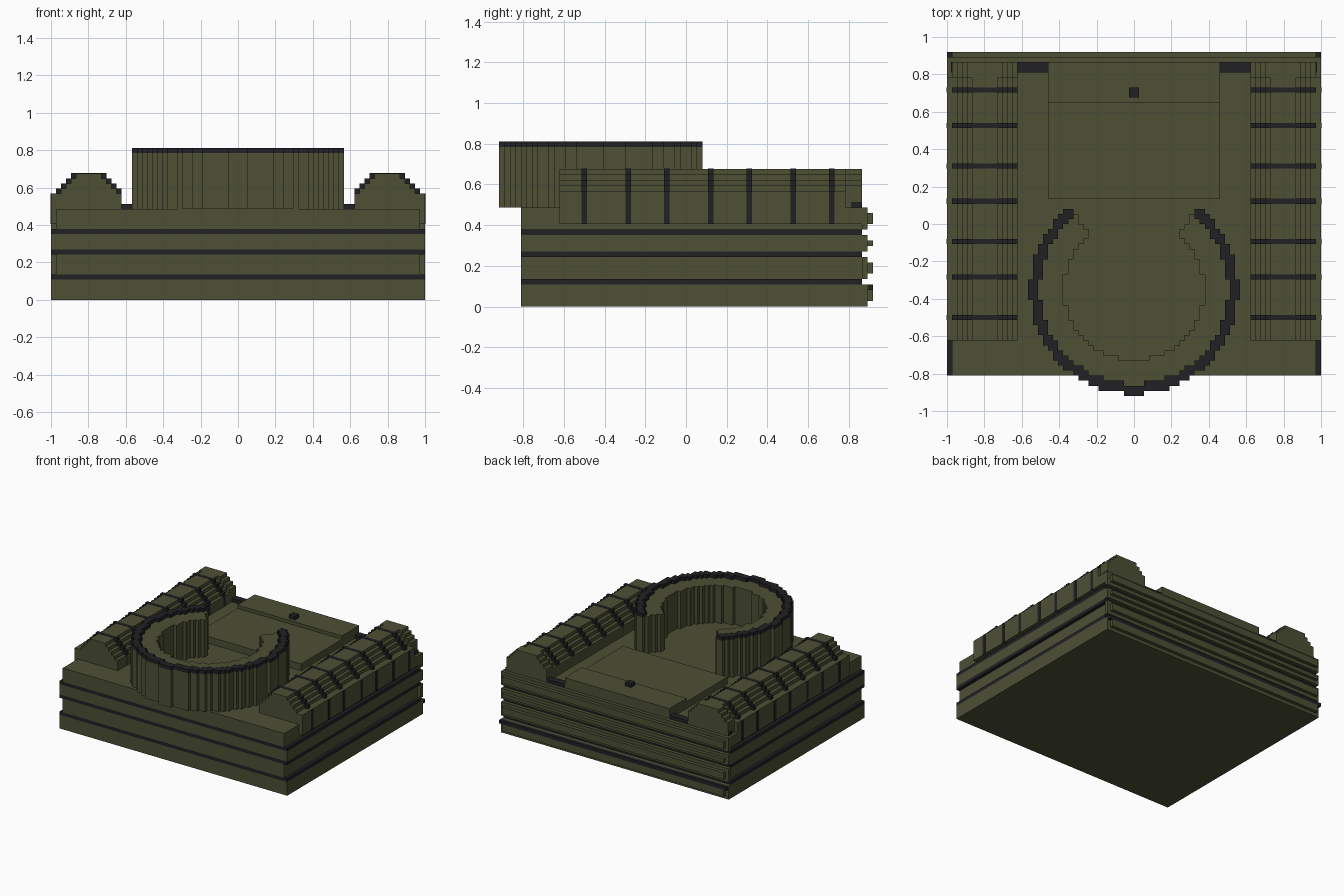
import bpy, bmesh, math

if "Cube" in bpy.data.objects:
    bpy.data.objects.remove(bpy.data.objects["Cube"])

U = 2 / 74  # block size; all dimensions below are in blocks


def material(name, rgb):
    m = bpy.data.materials.new(name)
    m.diffuse_color = (*rgb, 1)
    m.use_nodes = True
    m.node_tree.nodes["Principled BSDF"].inputs["Base Color"].default_value = m.diffuse_color
    return m


OLIVE = material("olive_green", (0.074, 0.079, 0.036))
DARK = material("charcoal", (0.0152, 0.0152, 0.0185))


def finish(name, bm, mat):
    bmesh.ops.scale(bm, vec=(U, U, U), verts=bm.verts)
    bmesh.ops.recalc_face_normals(bm, faces=bm.faces)
    me = bpy.data.meshes.new(name)
    bm.to_mesh(me)
    bm.free()
    me.materials.append(mat)
    ob = bpy.data.objects.new(name, me)
    bpy.context.collection.objects.link(ob)
    return ob


def box(name, mat, x0, x1, y0, y1, z0, z1):
    bm = bmesh.new()
    bmesh.ops.create_cube(bm, size=1)
    for v in bm.verts:
        v.co = (x1 if v.co.x > 0 else x0,
                y1 if v.co.y > 0 else y0,
                z1 if v.co.z > 0 else z0)
    return finish(name, bm, mat)


def extrude_y(name, mat, pts, y0, y1, side):
    """Solid with an x-z outline, mirrored by side."""
    bm = bmesh.new()
    f = bm.faces.new([bm.verts.new((side * x, y0, z)) for x, z in pts])
    r = bmesh.ops.extrude_face_region(bm, geom=[f])
    for v in r["geom"]:
        if isinstance(v, bmesh.types.BMVert):
            v.co.y = y1
    return finish(name, bm, mat)


def blocks(name, mat, cells, z0, z1):
    """Stepped wall from a set of grid cells, outer faces only."""
    bm = bmesh.new()
    for i, j in cells:
        c = [(i, j), (i + 1, j), (i + 1, j + 1), (i, j + 1)]
        for z in (z0, z1):
            bm.faces.new([bm.verts.new((x, y, z)) for x, y in c])
        for k, (dx, dy) in enumerate([(0, -1), (1, 0), (0, 1), (-1, 0)]):
            if (i + dx, j + dy) not in cells:
                a, b = c[k], c[(k + 1) % 4]
                bm.faces.new([bm.verts.new(p) for p in
                              ((*a, z0), (*b, z0), (*b, z1), (*a, z1))])
    bmesh.ops.remove_doubles(bm, verts=bm.verts, dist=0.01)
    return finish(name, bm, mat)


def stairs(cols, base):
    """Outline from (x start, x end, top) columns, left to right."""
    pts = [(cols[0][0], base)]
    for a, b, t in cols:
        pts += [(a, t), (b, t)]
    return pts + [(cols[-1][1], base)]


# Hull layers: (half width, bottom, top, material)
for w, z0, z1, mat in [(37, 0, 4, OLIVE), (37, 4, 5, DARK), (36, 5, 9, OLIVE),
                       (37, 9, 10, DARK), (37, 10, 13, OLIVE),
                       (37, 13, 14, DARK), (36, 14, 18, OLIVE)]:
    box("hull_band" if mat is DARK else "hull_layer", mat, -w, w, -30, 32, z0, z1)

# Rounded ridges across the back
for z0, z1 in [(0, 4), (5, 9), (10, 13), (14, 18)]:
    box("back_ridge_inner", OLIVE, -37, 37, 32, 33, z0, z1)
    box("back_ridge_outer", OLIVE, -36, 36, 33, 34, z0 + 1, z1 - 1)
box("back_band", DARK, -37, 37, 33, 34, 3, 4)

# Side armour with ribs
body = stairs([(23, 24, 21), (24, 25, 22), (25, 26, 23), (26, 27, 24),
               (27, 32, 25), (32, 33, 24), (33, 34, 23), (34, 35, 22),
               (35, 37, 21)], 15)
rib_cols = [(23, 24, 22), (24, 25, 23), (25, 26, 24), (26, 33, 25),
            (33, 34, 24), (34, 35, 23), (35, 36, 22)]
rib = stairs(rib_cols + [(36, 37.1, 21)], 15)
end = stairs(rib_cols, 15)
for side in (-1, 1):
    extrude_y("side_armour", OLIVE, body, -23, 29, side)
    extrude_y("armour_end", OLIVE, end, 29, 32, side)
    for y in (-19, -11, -4, 4, 11, 19, 26):
        r = extrude_y("armour_rib", DARK, rib, y, y + 1, side)
        for v in r.data.vertices:  # keep the flat top just proud
            if v.co.z > 24.9 * U:
                v.co.z += 0.002
    xs = sorted((side * 36, side * 37))
    box("armour_foot", OLIVE, *xs, 29, 32, 15, 18)
    box("side_vent", DARK, *sorted((side * 36, side * 36.2)), 30, 32, 18, 19)
    box("deck_vent", DARK, *sorted((side * 17, side * 23)), 30, 32, 18, 19)

# Rear deck plates and knob
box("front_deck_plate", OLIVE, -17, 17, 5, 24, 18, 20)
box("rear_deck_plate", OLIVE, -17, 17, 24, 32, 18, 21)
box("deck_knob", DARK, -1, 1, 25, 27, 21, 22)


# Round parapet, open at the back
def ring(r0, r1):
    cells = set()
    for i in range(-22, 22):
        for j in range(-35, 10):
            x, y = i + 0.5, j + 0.5 + 13
            if r0 < math.hypot(x, y) < r1 and abs(math.atan2(x, y)) > math.radians(38):
                cells.add((i, j))
    return cells


blocks("parapet_wall", OLIVE, ring(13.9, 20.6), 18, 29)
blocks("parapet_rim", DARK, ring(18.6, 20.6), 29, 30)
